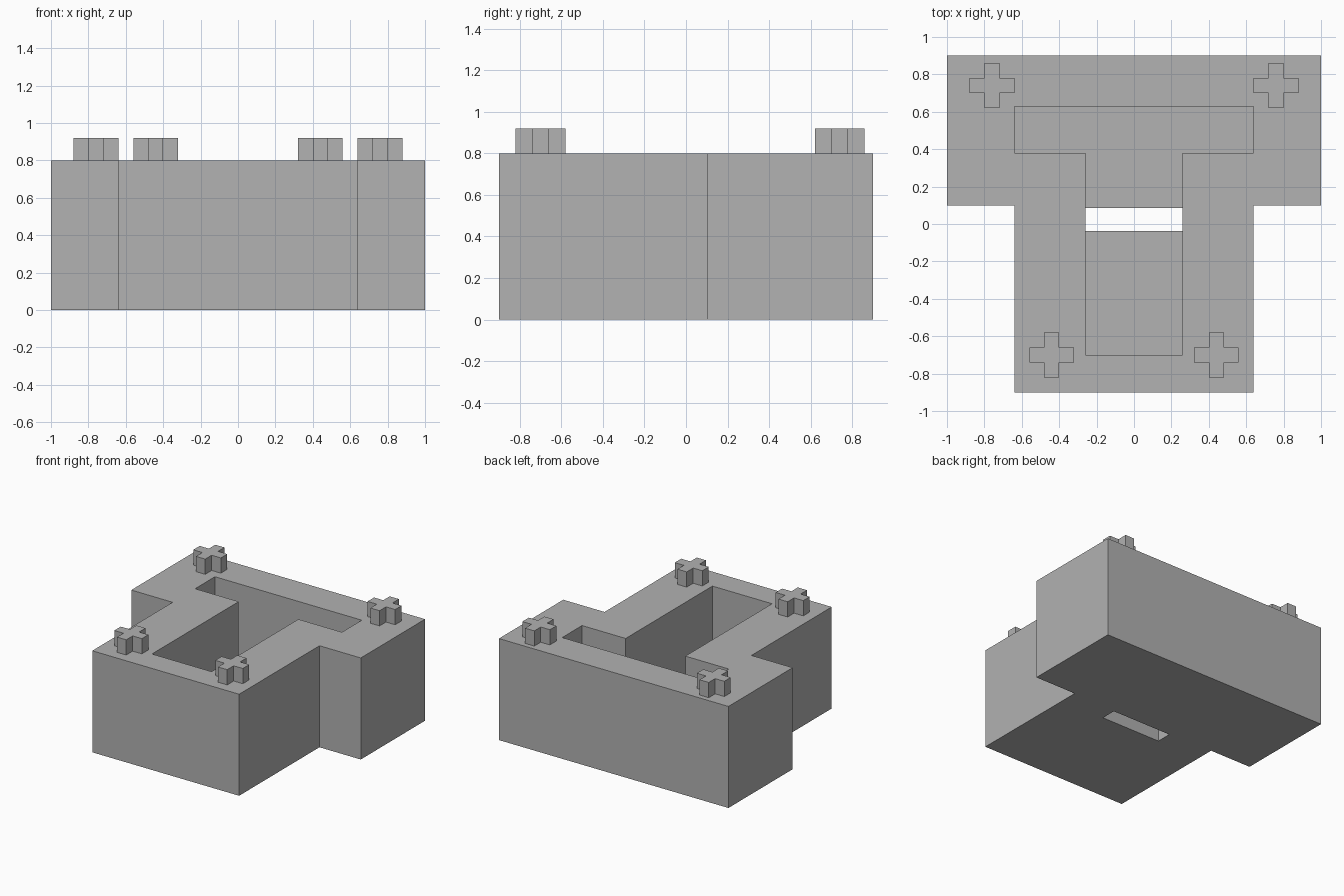
import bpy
import bmesh

default = bpy.data.objects.get("Cube")
if default:
    bpy.data.objects.remove(default, do_unlink=True)

grey = bpy.data.materials.new("plain grey")
grey.use_nodes = True
colour = (0.445, 0.445, 0.445, 1)
grey.diffuse_color = colour
grey.node_tree.nodes["Principled BSDF"].inputs["Base Color"].default_value = colour

HEIGHT = 0.8
FLOOR = 0.2


def prism(name, outline, z0, z1, location=(0, 0, 0)):
    """Extrude a flat counter-clockwise outline from z0 up to z1."""
    bm = bmesh.new()
    base = bm.faces.new([bm.verts.new((x, y, z0)) for x, y in outline])
    top = bmesh.ops.extrude_face_region(bm, geom=[base])["geom"]
    verts = [g for g in top if isinstance(g, bmesh.types.BMVert)]
    bmesh.ops.translate(bm, vec=(0, 0, z1 - z0), verts=verts)
    bmesh.ops.recalc_face_normals(bm, faces=bm.faces)
    mesh = bpy.data.meshes.new(name)
    bm.to_mesh(mesh)
    bm.free()
    mesh.materials.append(grey)
    obj = bpy.data.objects.new(name, mesh)
    obj.location = location
    bpy.context.collection.objects.link(obj)
    return obj


def mirrored(half):
    """Complete a right-hand half outline across x = 0."""
    return half + [(-x, y) for x, y in reversed(half)]


def tee(stem, bar, front, step, back):
    return mirrored([(stem, front), (stem, step), (bar, step), (bar, back)])


def cut(target, cutter):
    cutter.hide_render = True
    mod = target.modifiers.new("cut", 'BOOLEAN')
    mod.operation = 'DIFFERENCE'
    mod.solver = 'EXACT'
    mod.object = cutter
    bpy.context.view_layer.objects.active = target
    bpy.ops.object.modifier_apply(modifier=mod.name)
    bpy.data.objects.remove(cutter, do_unlink=True)


# T-shaped block with a T-shaped pocket and a slot through its floor
body = prism("body", tee(0.64, 1.0, -0.9, 0.1, 0.9), 0, HEIGHT)
cut(body, prism("pocket_cutter", tee(0.26, 0.64, -0.7, 0.38, 0.627), FLOOR, 1.0))
cut(body, prism("slot_cutter", mirrored([(0.26, -0.037), (0.26, 0.085)]), -0.2, FLOOR + 0.1))

# Cross-shaped pegs on the four corners
arm, tip = 0.04, 0.12
cross = mirrored([(arm, -tip), (arm, -arm), (tip, -arm),
                  (tip, arm), (arm, arm), (arm, tip)])
for row, x, y in (("front", 0.44, -0.7), ("back", 0.76, 0.74)):
    for side, sign in (("left", 1), ("right", -1)):
        prism(f"{row}_{side}_peg", cross, 0, 0.12, (sign * x, y, HEIGHT))
